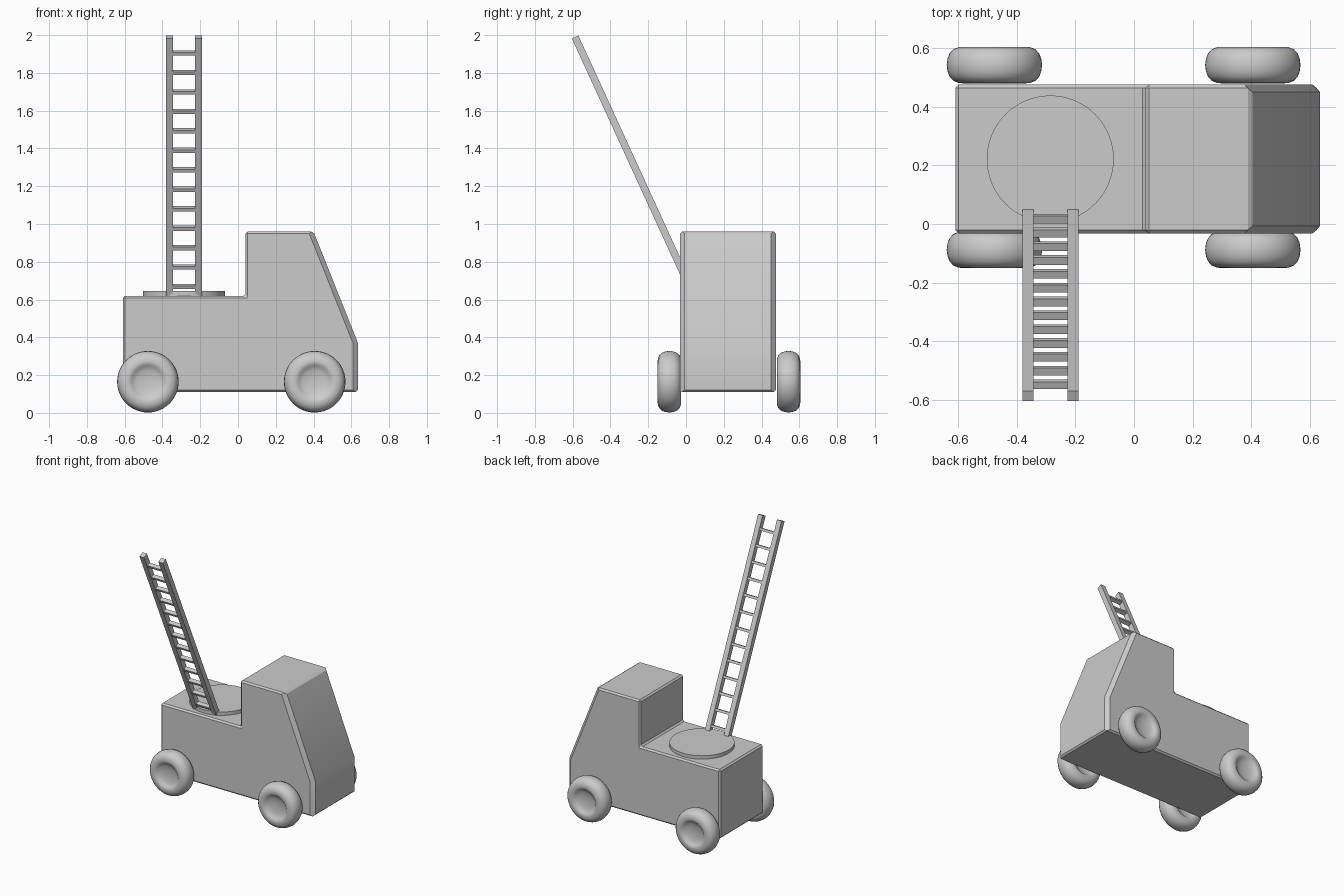
import bpy, bmesh
from math import pi, atan2, cos, sin
from mathutils import Matrix, Vector

cube = bpy.data.objects.get("Cube")
if cube:
    bpy.data.objects.remove(cube, do_unlink=True)

# Single plain grey finish
GREY = (0.6, 0.6, 0.6, 1)
grey = bpy.data.materials.new("light grey")
grey.use_nodes = True
grey.diffuse_color = GREY
grey.node_tree.nodes["Principled BSDF"].inputs["Base Color"].default_value = GREY


def make(name, bm, smooth=None, bevel=0):
    """Turn a bmesh into an object, with optional weighted bevel and smoothing."""
    bmesh.ops.recalc_face_normals(bm, faces=bm.faces)
    mesh = bpy.data.meshes.new(name)
    bm.to_mesh(mesh)
    bm.free()
    mesh.materials.append(grey)
    obj = bpy.data.objects.new(name, mesh)
    bpy.context.collection.objects.link(obj)
    bpy.ops.object.select_all(action='DESELECT')
    obj.select_set(True)
    bpy.context.view_layer.objects.active = obj
    if bevel:
        mod = obj.modifiers.new("bevel", 'BEVEL')
        mod.width, mod.segments, mod.limit_method = bevel, 1, 'WEIGHT'
        bpy.ops.object.modifier_apply(modifier=mod.name)
    if smooth:
        bpy.ops.object.shade_smooth_by_angle(angle=smooth)
    return obj


def box(name, centre, size, rotation):
    bm = bmesh.new()
    bmesh.ops.create_cube(bm, size=1)
    bm.transform(Matrix.Translation(centre) @ rotation @ Matrix.Diagonal((*size, 1)))
    return make(name, bm)


# Truck body: side profile extruded across the width
MID = 0.222
profile = [(-0.61, 0.11), (0.635, 0.11), (0.635, 0.37), (0.40, 0.96),
           (0.04, 0.96), (0.04, 0.62), (-0.61, 0.62)]
bm = bmesh.new()
side = bm.faces.new([bm.verts.new((x, MID - 0.254, z)) for x, z in profile])
extruded = bmesh.ops.extrude_face_region(bm, geom=[side])["geom"]
bmesh.ops.translate(bm, vec=(0, 0.508, 0),
                    verts=[v for v in extruded if isinstance(v, bmesh.types.BMVert)])
weight = bm.edges.layers.float.new("bevel_weight_edge")
for e in bm.edges:
    mid = (e.verts[0].co + e.verts[1].co) / 2
    across = abs(e.verts[0].co.y - e.verts[1].co.y) > 0.1
    nose_crease = across and abs(mid.z - 0.37) < 0.01
    front = not across and mid.x > 0.45
    e[weight] = 0 if nose_crease else (1 if front else 0.45)
make("truck_body", bm, smooth=pi / 6, bevel=0.025)

# Turntable on the rear deck
bm = bmesh.new()
bmesh.ops.create_cone(bm, cap_ends=True, segments=64, radius1=0.217, radius2=0.217, depth=0.045)
bm.transform(Matrix.Translation((-0.286, MID, 0.6225)))
make("turntable", bm, smooth=pi / 6)

# Wheels: half section (radius, width offset) mirrored and spun round the axle
half = [(0, 0.036), (0.03, 0.037), (0.06, 0.042), (0.082, 0.05), (0.092, 0.06), (0.106, 0.0625),
        (0.122, 0.061), (0.14, 0.054), (0.153, 0.04), (0.16, 0.022)]
section = half + [(0.163, 0)] + [(r, -w) for r, w in reversed(half)]


def wheel(name, x, y):
    bm = bmesh.new()
    verts = [bm.verts.new((r, w, 0)) for r, w in section]
    edges = [bm.edges.new(pair) for pair in zip(verts, verts[1:])]
    bmesh.ops.spin(bm, geom=verts + edges, cent=(0, 0, 0), axis=(0, 1, 0),
                   angle=2 * pi, steps=48, use_duplicate=False)
    bmesh.ops.remove_doubles(bm, verts=bm.verts, dist=0.0005)
    bm.transform(Matrix.Translation((x, y, 0.165)))
    make(name, bm, smooth=pi / 4)


for end, x in (("rear", -0.477), ("front", 0.406)):
    for label, direction in (("right", -1), ("left", 1)):
        wheel(f"{end}_{label}_wheel", x, 0.2275 + direction * 0.3155)

# Ladder: leaning rails with evenly spaced rungs
LADDER_X = -0.285
top = Vector((LADDER_X, -0.587, 1.99))
foot = Vector((LADDER_X, 0.05, 0.60))
lean = atan2(foot.y - top.y, top.z - foot.z)
tilt = Matrix.Rotation(lean, 4, 'X')
for label, direction in (("right", -1), ("left", 1)):
    centre = (top + foot) / 2 + Vector((direction * 0.077, 0, 0))
    box(f"ladder_{label}_rail", centre, (0.037, 0.038, (top - foot).length), tilt)
for i in range(13):
    z = 1.905 - i * 0.103
    centre = top.lerp(foot, (top.z - z) / (top.z - foot.z))
    box(f"ladder_rung_{i + 1}", centre, (0.13, 0.028, 0.018), tilt)
